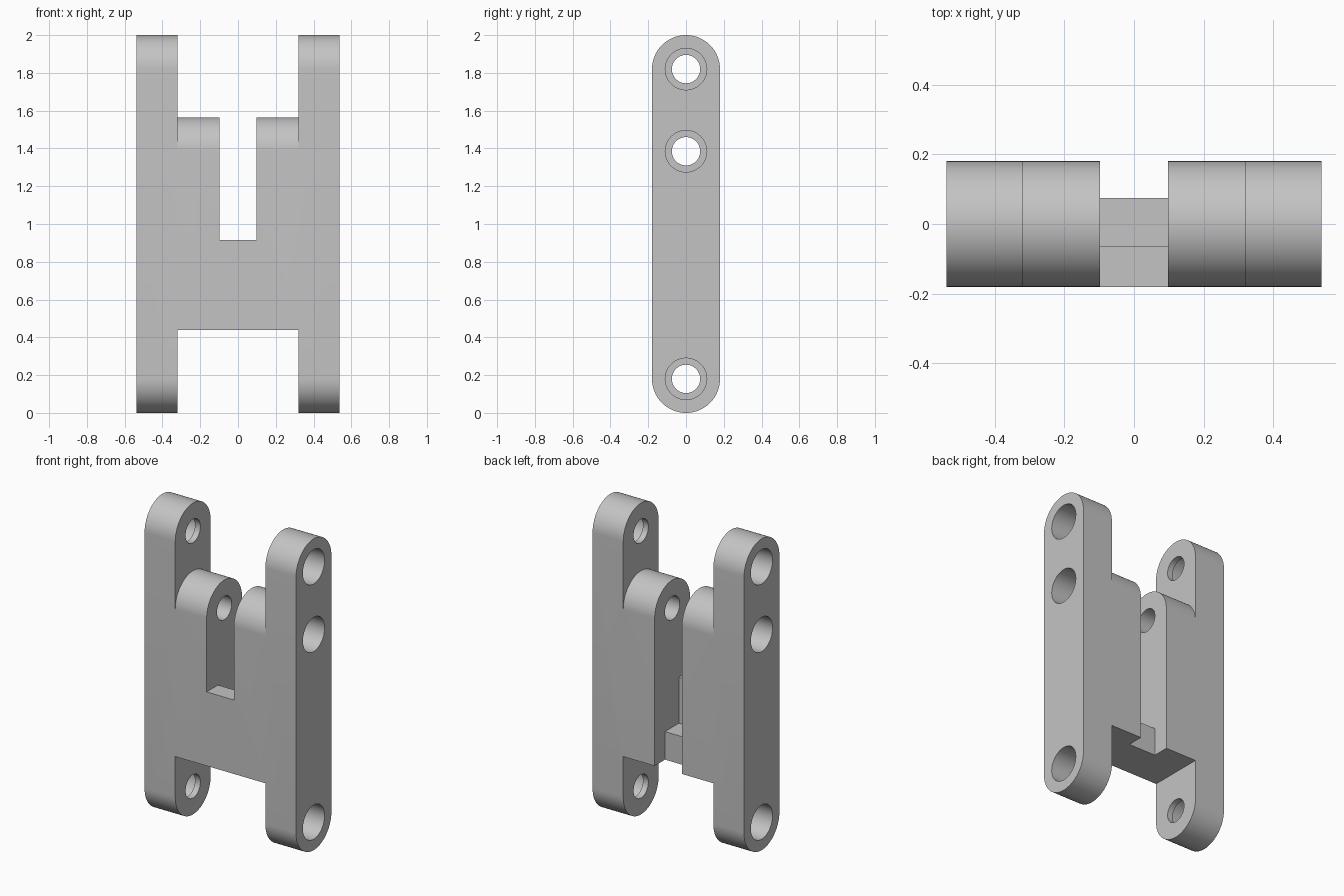
import bpy, bmesh, math

cube = bpy.data.objects.get("Cube")
if cube:
    bpy.data.objects.remove(cube, do_unlink=True)

R = 0.18                                  # half depth and end radius
SLOT, INNER, OUTER = 0.097, 0.32, 0.538   # x of slot wall, arm inside, arm outside
LOW, MID, TOP = 0.18, 1.385, 1.82         # pin hole heights
BASE = 0.44                               # underside of the body

grey = bpy.data.materials.new("light grey")
grey.use_nodes = True
colour = (0.55, 0.55, 0.55, 1)
grey.diffuse_color = colour
grey.node_tree.nodes["Principled BSDF"].inputs["Base Color"].default_value = colour


def arc(z, start, end, steps=32):
    """Points (y, z) round an end of the link."""
    return [(R * math.cos(math.radians(start + (end - start) * i / steps)),
             z + R * math.sin(math.radians(start + (end - start) * i / steps)))
            for i in range(steps + 1)]


def prism(name, profile, x0, x1):
    """Extrude a closed (y, z) profile from x0 to x1."""
    bm = bmesh.new()
    face = bm.faces.new([bm.verts.new((x0, y, z)) for y, z in profile])
    new = bmesh.ops.extrude_face_region(bm, geom=[face])["geom"]
    moved = [v for v in new if isinstance(v, bmesh.types.BMVert)]
    bmesh.ops.translate(bm, verts=moved, vec=(x1 - x0, 0, 0))
    bmesh.ops.recalc_face_normals(bm, faces=bm.faces)
    mesh = bpy.data.meshes.new(name)
    bm.to_mesh(mesh)
    bm.free()
    mesh.materials.append(grey)
    obj = bpy.data.objects.new(name, mesh)
    bpy.context.collection.objects.link(obj)
    return obj


def cylinder(name, radius, z, x0, x1):
    ring = [(radius * math.cos(i * math.tau / 48), z + radius * math.sin(i * math.tau / 48))
            for i in range(48)]
    return prism(name, ring, x0, x1)


def combine(target, other, operation):
    bpy.context.view_layer.objects.active = target
    mod = target.modifiers.new(operation.lower(), "BOOLEAN")
    mod.operation, mod.solver, mod.object = operation, "EXACT", other
    bpy.ops.object.modifier_apply(modifier=mod.name)
    bpy.data.objects.remove(other, do_unlink=True)


# Bridge: tall front plate with a lower ledge behind it
frame = prism("link_frame", [(-R, BASE), (0.075, BASE), (0.075, 0.62),
                             (-0.065, 0.62), (-0.065, 0.915), (-R, 0.915)], -SLOT, SLOT)

for side in (-1, 1):
    # Round-topped lug and long round-ended arm
    lug = prism("lug", [(-R, BASE), (R, BASE)] + arc(MID, 0, 180), side * SLOT, side * INNER)
    arm = prism("arm", arc(LOW, 180, 360) + arc(TOP, 0, 180), side * INNER, side * OUTER)
    combine(frame, lug, "UNION")
    combine(frame, arm, "UNION")

for side in (-1, 1):
    # Pin holes with a wide counterbore from the outside
    for z in (LOW, MID, TOP):
        combine(frame, cylinder("pin_hole", 0.075, z, side * 0.05, side * 0.6), "DIFFERENCE")
        combine(frame, cylinder("counterbore", 0.11, z, side * (OUTER - 0.18), side * 0.6),
                "DIFFERENCE")

bpy.ops.object.select_all(action="DESELECT")
frame.select_set(True)
bpy.context.view_layer.objects.active = frame
bpy.ops.object.shade_smooth_by_angle(angle=math.radians(30))
